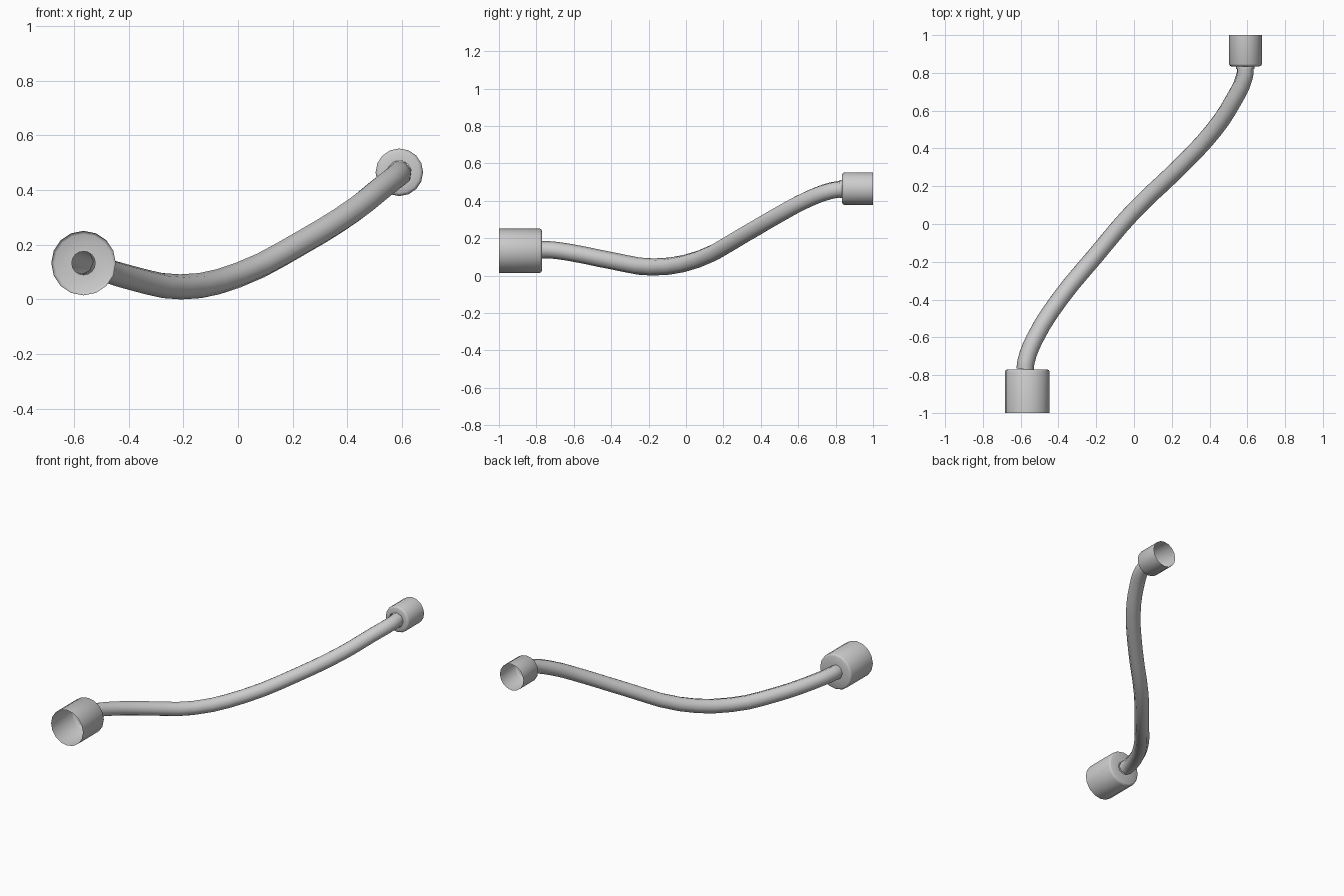
import bpy, bmesh, math
from mathutils import Matrix, Vector

if "Cube" in bpy.data.objects:
    bpy.data.objects.remove(bpy.data.objects["Cube"])


def smooth(ob):
    bpy.ops.object.select_all(action='DESELECT')
    ob.select_set(True)
    bpy.context.view_layer.objects.active = ob
    bpy.ops.object.shade_smooth_by_angle(angle=math.radians(50))


def cup(name, x, z, y_open, y_end, radius, hole, sides=16):
    """Open sleeve along y, closed by a bevelled ring around the pipe."""
    d = 1 if y_end > y_open else -1
    profile = [(radius, y_open), (radius, y_end - d * 0.012),
               (radius - 0.004, y_end - d * 0.004), (radius - 0.012, y_end),
               (hole, y_end)]
    bm = bmesh.new()
    rings = [[bm.verts.new((x + r * math.cos(2 * math.pi * i / sides), y,
                            z + r * math.sin(2 * math.pi * i / sides)))
              for i in range(sides)] for r, y in profile]
    for a, b in zip(rings, rings[1:]):
        for i in range(sides):
            j = (i + 1) % sides
            f = (a[i], a[j], b[j], b[i])
            bm.faces.new(f[::-1] if d < 0 else f)
    bm.normal_update()
    # outer wall must face away from the axis
    wall = bm.faces[:][0]
    if wall.normal.dot(wall.calc_center_median() - Vector((x, 0, z))) < 0 and \
            (wall.normal.x, wall.normal.z) != (0, 0):
        bmesh.ops.reverse_faces(bm, faces=bm.faces[:])
    me = bpy.data.meshes.new(name)
    bm.to_mesh(me)
    bm.free()
    ob = bpy.data.objects.new(name, me)
    bpy.context.collection.objects.link(ob)
    smooth(ob)
    return ob


# end sleeves
cup("large_end_sleeve", -0.565, 0.133, -1.0, -0.77, 0.118, 0.043)
cup("small_end_sleeve", 0.59, 0.465, 1.0, 0.835, 0.087, 0.043)

# bent pipe
path = [(-0.576, -0.77, 0.138), (-0.572, -0.73, 0.138), (-0.527, -0.61, 0.122),
        (-0.395, -0.40, 0.080), (-0.21, -0.175, 0.046), (0.0, 0.07, 0.089),
        (0.24, 0.30, 0.212), (0.425, 0.50, 0.328), (0.53, 0.66, 0.412),
        (0.585, 0.78, 0.455), (0.59, 0.835, 0.463)]
cu = bpy.data.curves.new("pipe", 'CURVE')
cu.dimensions = '3D'
cu.resolution_u = 3
cu.bevel_depth = 0.046
cu.bevel_resolution = 2
sp = cu.splines.new('BEZIER')
sp.bezier_points.add(len(path) - 1)
for bp, p in zip(sp.bezier_points, path):
    bp.co = p
    bp.handle_left_type = bp.handle_right_type = 'AUTO'
tmp = bpy.data.objects.new("pipe_path", cu)
bpy.context.collection.objects.link(tmp)
deps = bpy.context.evaluated_depsgraph_get()
me = bpy.data.meshes.new_from_object(tmp.evaluated_get(deps))
bpy.data.objects.remove(tmp)
pipe = bpy.data.objects.new("pipe", me)
bpy.context.collection.objects.link(pipe)
smooth(pipe)

# flared lip where the pipe meets the small sleeve
bpy.ops.mesh.primitive_cylinder_add(vertices=8, radius=0.049, depth=0.016,
                                    end_fill_type='NOTHING',
                                    location=(0.59, 0.828, 0.463),
                                    rotation=(math.pi / 2, 0, 0))
lip = bpy.context.object
lip.name = "pipe_lip"
smooth(lip)
